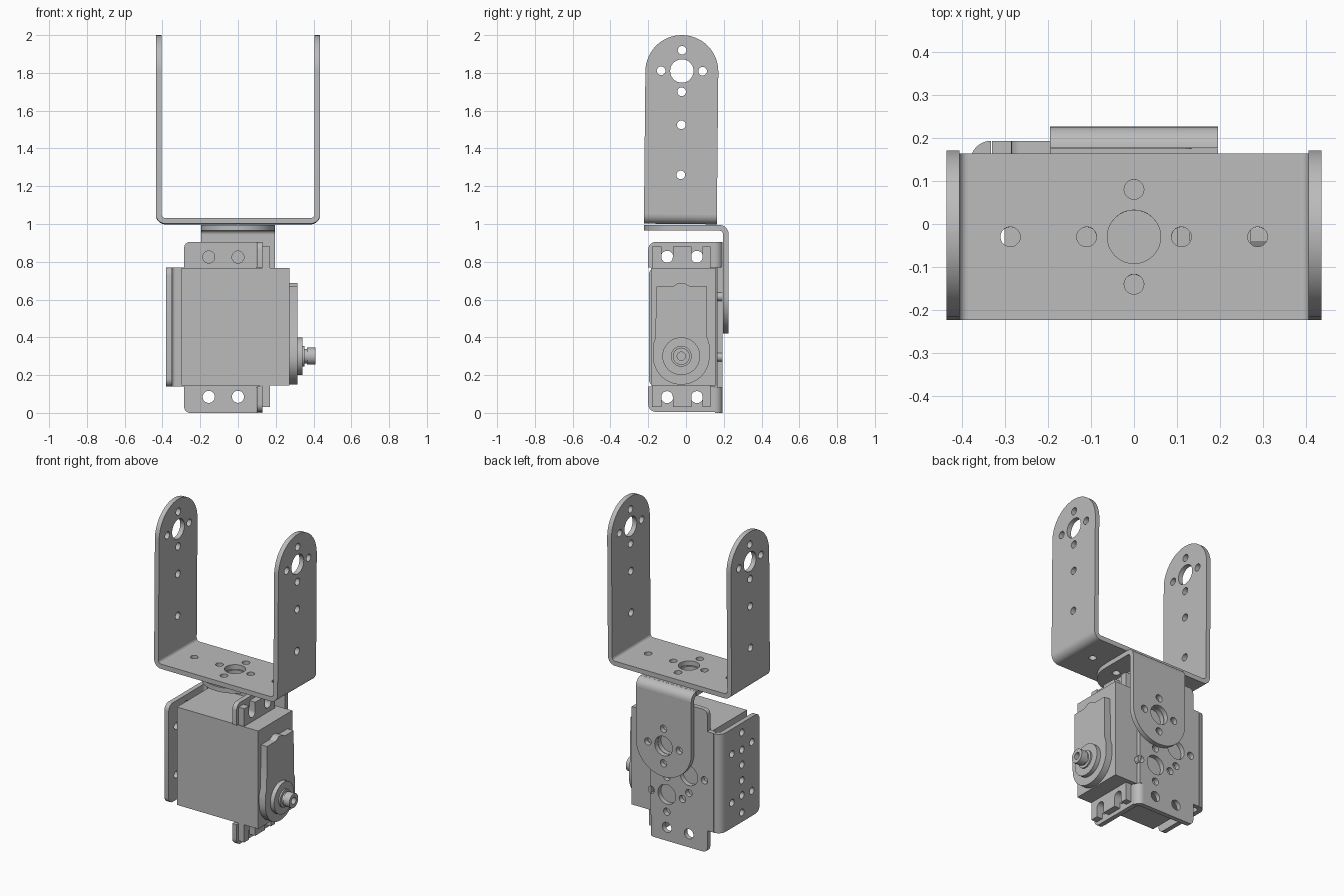
import bpy, bmesh
from math import sin, cos, pi, tan, radians
from mathutils import Vector, Matrix

cube = bpy.data.objects.get("Cube")
if cube:
    bpy.data.objects.remove(cube)

grey = bpy.data.materials.new("metal_grey")
grey.use_nodes = True
grey.diffuse_color = (0.5, 0.5, 0.5, 1)
grey.node_tree.nodes["Principled BSDF"].inputs["Base Color"].default_value = (0.5, 0.5, 0.5, 1)


def outline(*corners):
    """Closed loop of (u, v) or (u, v, fillet radius) corners."""
    pts = []
    for i, c in enumerate(corners):
        p = Vector(c[:2])
        if len(c) == 2:
            pts.append(p)
            continue
        a = (Vector(corners[i - 1][:2]) - p).normalized()
        b = (Vector(corners[(i + 1) % len(corners)][:2]) - p).normalized()
        half, r = a.angle(b) / 2, c[2]
        mid = p + (a + b).normalized() * r / sin(half)
        s = (p + a * r / tan(half) - mid).normalized()
        e = (p + b * r / tan(half) - mid).normalized()
        steps = 16 if r > 0.1 else 6
        pts += [mid + s.slerp(e, k / steps) * r for k in range(steps + 1)]
    return pts


def circle(u, v, r):
    n = 32 if r > 0.03 else 20
    return [Vector((u + r * cos(2 * pi * k / n), v + r * sin(2 * pi * k / n))) for k in range(n)]


def bend(u, v, r, start, t=0.03):
    """Quarter ring section of a folded sheet, from the start angle."""
    angles = [radians(start + 90 * k / 8) for k in range(9)]
    return [Vector((u + q * cos(a), v + q * sin(a)))
            for q, seq in ((r, angles), (r - t, angles[::-1])) for a in seq]


def horn_holes(u, v):
    """Large hole with four screw holes around it."""
    return [circle(u, v, 0.062)] + [circle(u + du, v + dv, 0.023)
            for du, dv in ((0.11, 0), (-0.11, 0), (0, 0.11), (0, -0.11))]


def flip(loops, centre=0.455):
    """Mirror loops top to bottom."""
    return [[Vector((p.x, 2 * centre - p.y)) for p in reversed(loop)] for loop in loops]


def box(u0, u1, v0, v1):
    return outline((u0, v0), (u1, v0), (u1, v1), (u0, v1))


AXES = {"x": Matrix(((0, 0, 1, 0), (1, 0, 0, 0), (0, 1, 0, 0), (0, 0, 0, 1))),
        "y": Matrix(((1, 0, 0, 0), (0, 0, -1, 0), (0, 1, 0, 0), (0, 0, 0, 1))),
        "z": Matrix.Identity(4)}


def build(name, pieces, tilt=None):
    """Extrude each (axis, low, high, loops) sheet and gather them in one object."""
    bm = bmesh.new()
    for axis, lo, hi, loops in pieces:
        cu = bpy.data.curves.new(name, "CURVE")
        cu.dimensions, cu.fill_mode, cu.extrude = "2D", "BOTH", (hi - lo) / 2
        for loop in loops:
            sp = cu.splines.new("POLY")
            sp.points.add(len(loop) - 1)
            for q, p in zip(sp.points, loop):
                q.co = (p.x, p.y, 0, 1)
            sp.use_cyclic_u = True
        tmp = bpy.data.objects.new(name, cu)
        bpy.context.collection.objects.link(tmp)
        me = bpy.data.meshes.new_from_object(tmp.evaluated_get(bpy.context.evaluated_depsgraph_get()))
        bpy.data.objects.remove(tmp)
        bpy.data.curves.remove(cu)
        off = Vector((axis == "x", axis == "y", axis == "z")) * (lo + hi) / 2
        me.transform(Matrix.Translation(off) @ AXES[axis])
        part = bmesh.new()
        part.from_mesh(me)
        bmesh.ops.remove_doubles(part, verts=part.verts, dist=0.00001)
        bmesh.ops.recalc_face_normals(part, faces=part.faces)
        part.to_mesh(me)
        part.free()
        bm.from_mesh(me)
        bpy.data.meshes.remove(me)
    if tilt:
        bmesh.ops.rotate(bm, verts=bm.verts, cent=(0, -0.03, 1), matrix=tilt)
    mesh = bpy.data.meshes.new(name)
    bm.to_mesh(mesh)
    bm.free()
    mesh.materials.clear()
    mesh.materials.append(grey)
    for f in mesh.polygons:
        f.material_index = 0
    ob = bpy.data.objects.new(name, mesh)
    bpy.context.collection.objects.link(ob)
    bpy.ops.object.select_all(action="DESELECT")
    ob.select_set(True)
    bpy.context.view_layer.objects.active = ob
    bpy.ops.object.shade_smooth_by_angle(angle=radians(30))
    return ob


# Tall U bracket: base, two folds and two round-ended arms
F, B, MID = -0.223, 0.163, -0.03
arm = [outline((F, 1.05), (B, 1.05), (B, 2, 0.1925), (F, 2, 0.1925))]
arm += horn_holes(MID, 1.81) + [circle(MID, z, 0.023) for z in (1.525, 1.26)]
base = [box(-0.385, 0.385, F, B)] + horn_holes(0, MID)
base += [circle(s * 0.287, MID, 0.023) for s in (-1, 1)]
build("u_bracket", [
    ("z", 1.0, 1.03, base),
    ("x", 0.405, 0.435, arm), ("x", -0.435, -0.405, arm),
    ("y", F, B, [bend(0.385, 1.05, 0.05, 270)]),
    ("y", F, B, [bend(-0.385, 1.05, 0.05, 180)]),
], Matrix.Rotation(-0.01, 3, "X"))

# L bracket joining the U bracket to the servo holder
W = 0.195
top_leg = [outline((-W, F, 0.194), (W, F, 0.194), (W, 0.175), (-W, 0.175))]
back_leg = [outline((-W, 0.42, 0.194), (W, 0.42, 0.194), (W, 0.945), (-W, 0.945))]
build("l_bracket", [
    ("z", 0.965, 0.995, top_leg + horn_holes(0, MID)),
    ("y", 0.196, 0.226, back_leg + horn_holes(0, 0.615)),
    ("x", -W, W, [bend(0.176, 0.945, 0.05, 0)]),
])

# Servo holder: back plate, side plate and two mounting flanges
back = [outline((-0.33, 0.14), (-0.285, 0.14), (-0.285, 0, 0.03), (0.09, 0), (0.09, 0.135),
                (0.115, 0.135), (0.115, 0.775), (0.09, 0.775), (0.09, 0.905),
                (-0.285, 0.905, 0.03), (-0.285, 0.77), (-0.33, 0.77))]
for x, z in ((0, 0.295), (0, 0.615), (-0.155, 0.455)):
    back += horn_holes(x, z)
back += [circle(x, z, 0.032) for x in (-0.155, 0) for z in (0.085, 0.825)]
side = [outline((-0.197, 0.14, 0.04), (0.145, 0.14), (0.145, 0.77), (-0.197, 0.77, 0.04))]
side += [circle(-0.02, z, 0.022) for z in (0.2, 0.31, 0.405, 0.505, 0.6, 0.71)]
side += [circle(-0.02 + s * 0.1, z, 0.022) for s in (-1, 1) for z in (0.3, 0.61)]
flange = [outline((-0.2, 0.77), (0.153, 0.77), (0.153, 0.905), (-0.2, 0.905, 0.04))]
flange += [circle(y, 0.825, 0.033) for y in (-0.1, 0.058)]
fold = [bend(0.09, 0.153, 0.04, 0)]
build("servo_holder", [
    ("y", 0.163, 0.193, back),
    ("x", -0.38, -0.35, side),
    ("z", 0.14, 0.77, [bend(-0.332, 0.145, 0.048, 90)]),
    ("x", 0.1, 0.13, flange), ("x", 0.1, 0.13, flip(flange)),
    ("z", 0.77, 0.905, fold), ("z", 0, 0.135, fold),
])

# Servo motor: case, slotted ears and gear cover
ear = [outline((-0.18, 0.76), (0.13, 0.76), (0.13, 0.88), (0.088, 0.88), (0.088, 0.795, 0.029),
               (0.028, 0.795, 0.029), (0.028, 0.88), (-0.07, 0.88), (-0.07, 0.795, 0.029),
               (-0.13, 0.795, 0.029), (-0.13, 0.88), (-0.18, 0.88))]
cover = [outline((-0.175, 0.15, 0.149), (0.125, 0.15, 0.149), (0.125, 0.36), (0.112, 0.4),
                 (0.11, 0.67), (0.02, 0.67), (-0.01, 0.688), (-0.04, 0.688),
                 (-0.07, 0.67), (-0.157, 0.67), (-0.162, 0.4), (-0.175, 0.36))]
build("servo_case", [
    ("x", -0.3, 0.272, [box(-0.185, 0.157, 0.145, 0.768)]),
    ("x", 0.13, 0.17, ear), ("x", 0.13, 0.17, flip(ear)),
    ("x", 0.27, 0.315, cover),
])

# Output boss and hollow shaft
Y, Z = -0.025, 0.3
build("output_shaft", [
    ("x", 0.31, 0.342, [circle(Y, Z, 0.1)]),
    ("x", 0.34, 0.352, [circle(Y, Z, 0.055)]),
    ("x", 0.35, 0.365, [circle(Y, Z, 0.038)]),
    ("x", 0.364, 0.41, [circle(Y, Z, 0.045), circle(Y, Z, 0.022)]),
])
